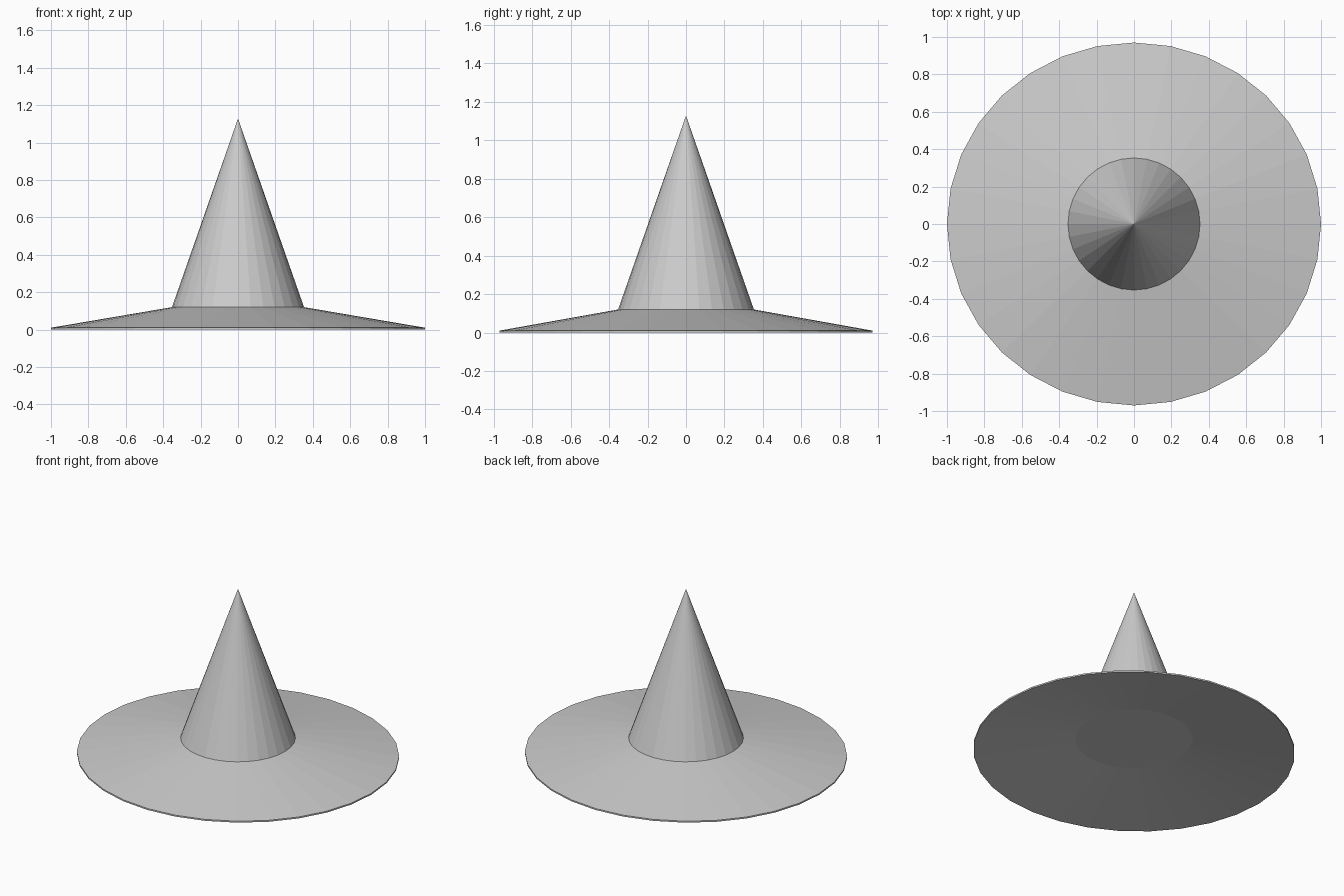
import bpy
import bmesh
from math import cos, sin, pi

if "Cube" in bpy.data.objects:
    bpy.data.objects.remove(bpy.data.objects["Cube"])

SIDES = 32


def ring(bm, rx, ry, z):
    return [bm.verts.new((rx * cos(2 * pi * i / SIDES), ry * sin(2 * pi * i / SIDES), z))
            for i in range(SIDES)]


def bridge(bm, a, b):
    for i in range(SIDES):
        j = (i + 1) % SIDES
        bm.faces.new((a[i], a[j], b[j], b[i]))


def finish(bm, name):
    bmesh.ops.recalc_face_normals(bm, faces=bm.faces)
    mesh = bpy.data.meshes.new(name)
    bm.to_mesh(mesh)
    bm.free()
    obj = bpy.data.objects.new(name, mesh)
    bpy.context.collection.objects.link(obj)


# Thin sloping brim, slightly oval, hollow beneath
bm = bmesh.new()
profile = [(0.353, 0.353, 0.12), (1.0, 0.97, 0.01), (1.0, 0.97, 0.0), (0.36, 0.36, 0.09)]
rings = [ring(bm, *p) for p in profile]
for k in range(4):
    bridge(bm, rings[k], rings[(k + 1) % 4])
finish(bm, "hat_brim")

# Pointed crown, closed at the base
bm = bmesh.new()
base = ring(bm, 0.36, 0.36, 0.09)
top = ring(bm, 0.353, 0.353, 0.12)
tip = bm.verts.new((0, 0, 1.128))
bridge(bm, base, top)
for i in range(SIDES):
    bm.faces.new((top[i], top[(i + 1) % SIDES], tip))
bm.faces.new(base[::-1])
finish(bm, "hat_crown")
